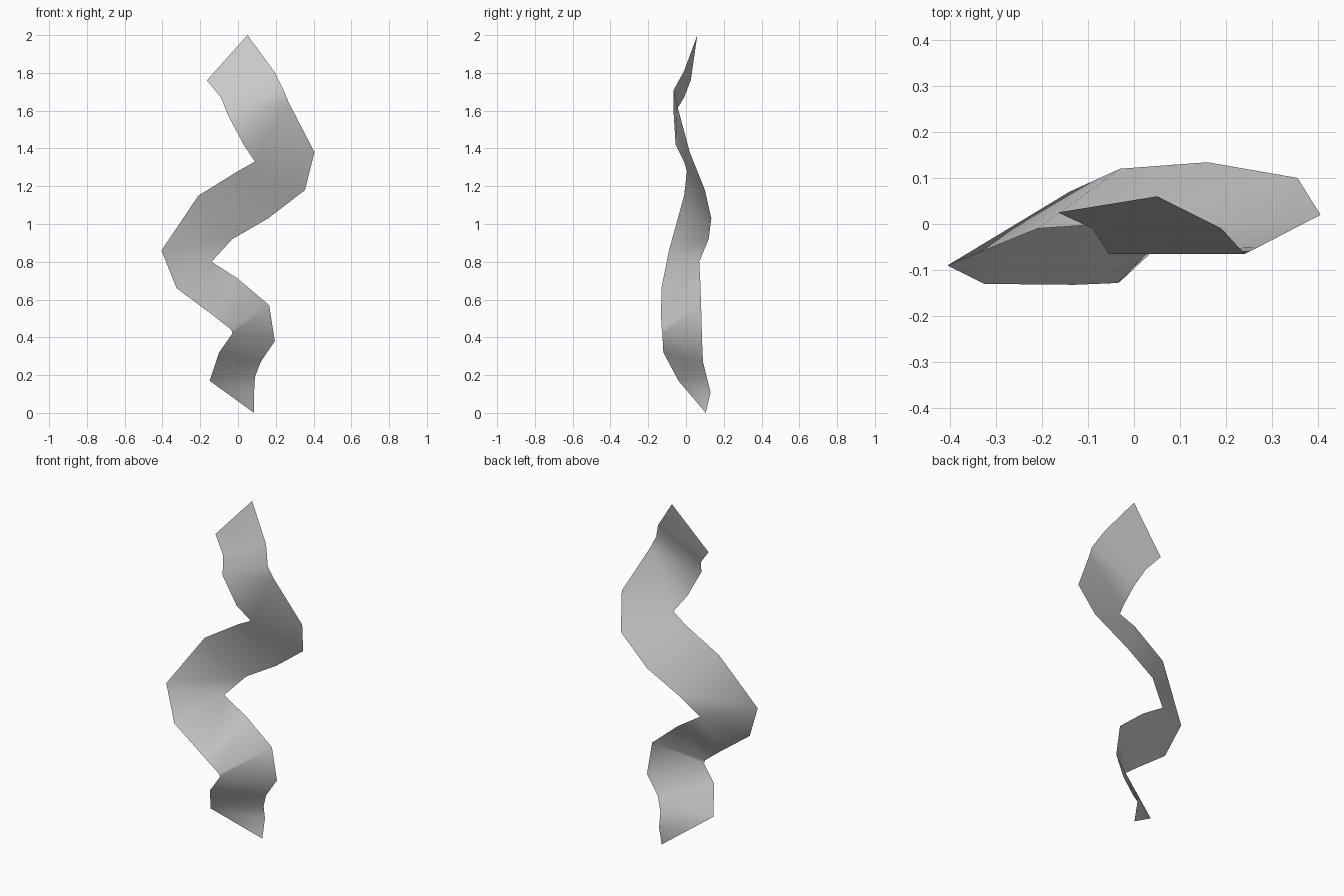
import bpy
import bmesh
import math

# Remove the default cube
cube = bpy.data.objects.get("Cube")
if cube:
    bpy.data.objects.remove(cube, do_unlink=True)


def make_material(name, colour):
    material = bpy.data.materials.new(name)
    material.use_nodes = True
    material.diffuse_color = colour
    shader = next(n for n in material.node_tree.nodes if n.type == 'BSDF_PRINCIPLED')
    shader.inputs["Base Color"].default_value = colour
    return material


def build_ribbon(name, edge_a, edge_b, material):
    """Bridge two edge paths into a strip; the longer path ends in a fan."""
    bm = bmesh.new()
    side_a = [bm.verts.new(point) for point in edge_a]
    side_b = [bm.verts.new(point) for point in edge_b]
    last = len(side_b) - 1
    for i in range(len(side_a) - 1):
        if i < last:
            bm.faces.new((side_a[i], side_b[i], side_b[i + 1], side_a[i + 1]))
        else:
            bm.faces.new((side_a[i], side_b[last], side_a[i + 1]))
    bmesh.ops.triangulate(bm, faces=[f for f in bm.faces if len(f.verts) > 3])

    mesh = bpy.data.meshes.new(name)
    bm.to_mesh(mesh)
    bm.free()
    mesh.materials.append(material)
    ribbon = bpy.data.objects.new(name, mesh)
    bpy.context.collection.objects.link(ribbon)

    # Soft bends stay smooth, tight folds stay crisp
    bpy.ops.object.select_all(action='DESELECT')
    ribbon.select_set(True)
    bpy.context.view_layer.objects.active = ribbon
    bpy.ops.object.shade_smooth_by_angle(angle=math.radians(45))
    return ribbon


# Upper-right edge of the twisting strip, from the top tip to the bottom tip
right_edge = [
    (.05, .06, 2), (.19, -.01, 1.81), (.24, -.065, 1.71), (.27, -.05, 1.64),
    (.405, .02, 1.38), (.355, .1, 1.18), (.16, .134, 1.03), (-.03, .12, .92),
    (-.14, .07, .8), (0, .075, .71), (.165, .08, .57), (.195, .085, .38),
    (.12, .09, .27), (.09, .11, .19), (.085, .13, .11), (.085, .105, 0),
]

# Lower-left edge, one point opposite each point above
left_edge = [
    (-.165, .025, 1.76), (-.09, -.01, 1.67), (-.055, -.065, 1.58), (.03, -.055, 1.42),
    (.09, -.01, 1.33), (0, .005, 1.28), (-.21, -.01, 1.15), (-.405, -.09, .86),
    (-.325, -.13, .66), (-.13, -.132, .515), (-.035, -.128, .44), (-.03, -.125, .42),
    (-.1, -.12, .32), (-.15, -.04, .17),
]

# Twisted paper streamer
paper = make_material("pale_grey_paper", (.6, .6, .6, 1))
build_ribbon("twisted_ribbon", right_edge, left_edge, paper)
